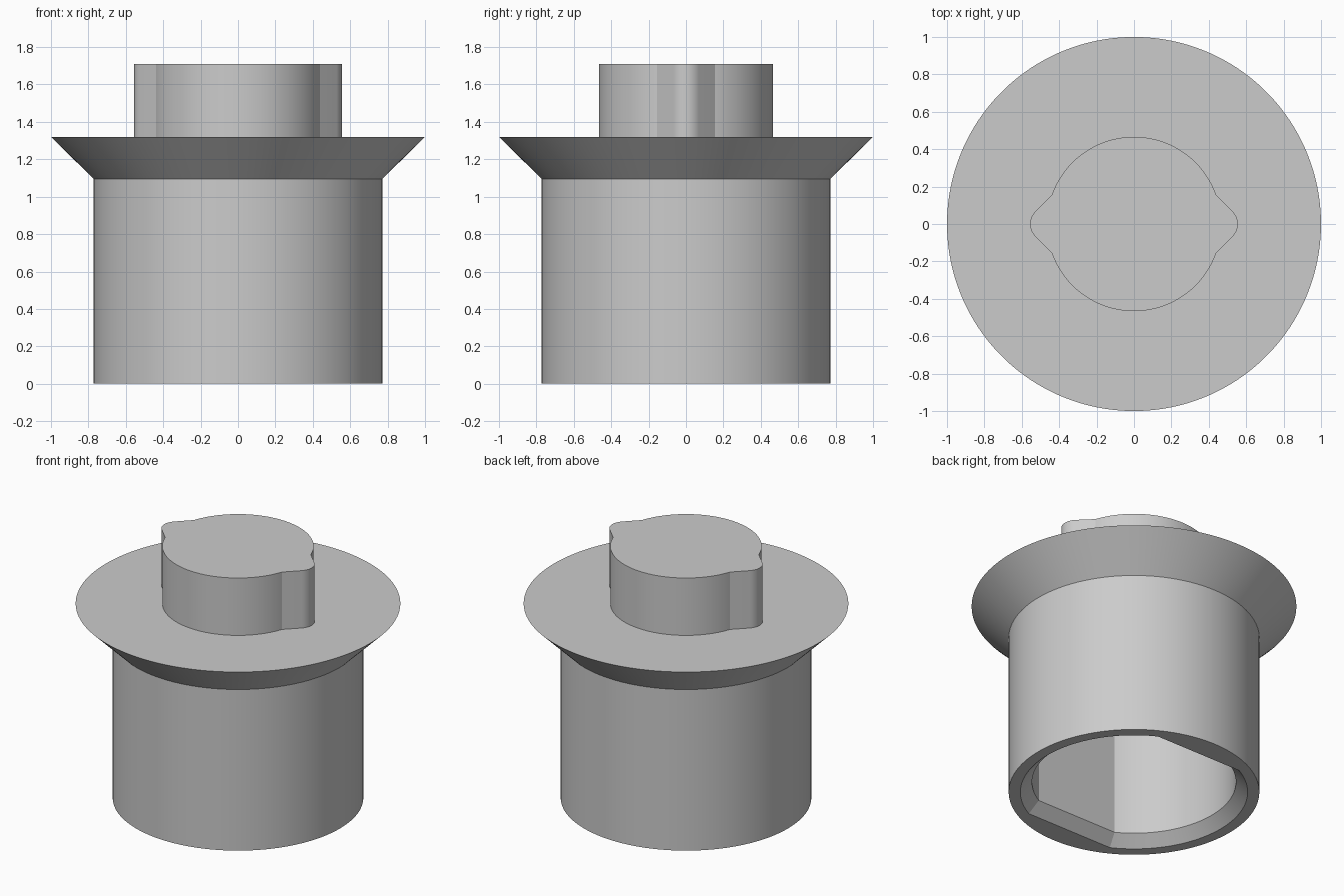
import bpy
import bmesh
from math import sin, cos, radians

cube = bpy.data.objects.get("Cube")
if cube:
    bpy.data.objects.remove(cube, do_unlink=True)

grey = bpy.data.materials.new("plain grey")
grey.use_nodes = True
colour = (0.6, 0.6, 0.6, 1)
grey.diffuse_color = colour
grey.node_tree.nodes["Principled BSDF"].inputs["Base Color"].default_value = colour

STEPS = 72  # points on each half of a ring


def arc(radius, start, end, centre=0, count=STEPS):
    """Points on an arc in degrees, centred on the x axis."""
    angles = [radians(start + (end - start) * i / (count - 1)) for i in range(count)]
    return [(centre + radius * cos(a), radius * sin(a)) for a in angles]


def both_ways(half):
    """Complete an outline by turning its half through 180 degrees."""
    return half + [(-x, -y) for x, y in half]


def circle(radius):
    edge = 90 - 90 / STEPS
    return both_ways(arc(radius, -edge, edge))


def flatted_circle(radius, half_angle):
    """Circle with a flat on the front and on the back."""
    return both_ways(arc(radius, -half_angle, half_angle))


def loft(name, sections):
    """Skin a list of (outline, height) sections and cap both ends."""
    bm = bmesh.new()
    rings = [[bm.verts.new((x, y, z)) for x, y in outline] for outline, z in sections]
    for low, high in zip(rings, rings[1:]):
        n = len(low)
        for i in range(n):
            j = (i + 1) % n
            bm.faces.new((low[i], low[j], high[j], high[i]))
    bm.faces.new(rings[0])
    bm.faces.new(rings[-1])
    bmesh.ops.recalc_face_normals(bm, faces=bm.faces)
    mesh = bpy.data.meshes.new(name)
    bm.to_mesh(mesh)
    bm.free()
    mesh.materials.append(grey)
    obj = bpy.data.objects.new(name, mesh)
    bpy.context.collection.objects.link(obj)
    bpy.ops.object.select_all(action="DESELECT")
    obj.select_set(True)
    bpy.context.view_layer.objects.active = obj
    bpy.ops.object.shade_smooth_by_angle(angle=radians(20))
    return obj


# Hollow body: bore ceiling, chamfered mouth, outer wall, flared flange
bore = flatted_circle(0.628, 61)
mouth = flatted_circle(0.70, 62.3)
loft("body_with_flange", [
    (bore, 1.10),
    (bore, 0.07),
    (mouth, 0),
    (circle(0.772), 0),
    (circle(0.772), 1.095),
    (circle(1.0), 1.32),
])

# Round knob with a rounded lobe on each side
lobe = arc(0.097, -45, 45, centre=0.458, count=16)
knob = both_ways(lobe + arc(0.466, 19.4, 160.6))
loft("lobed_knob", [(knob, 1.32), (knob, 1.71)])
